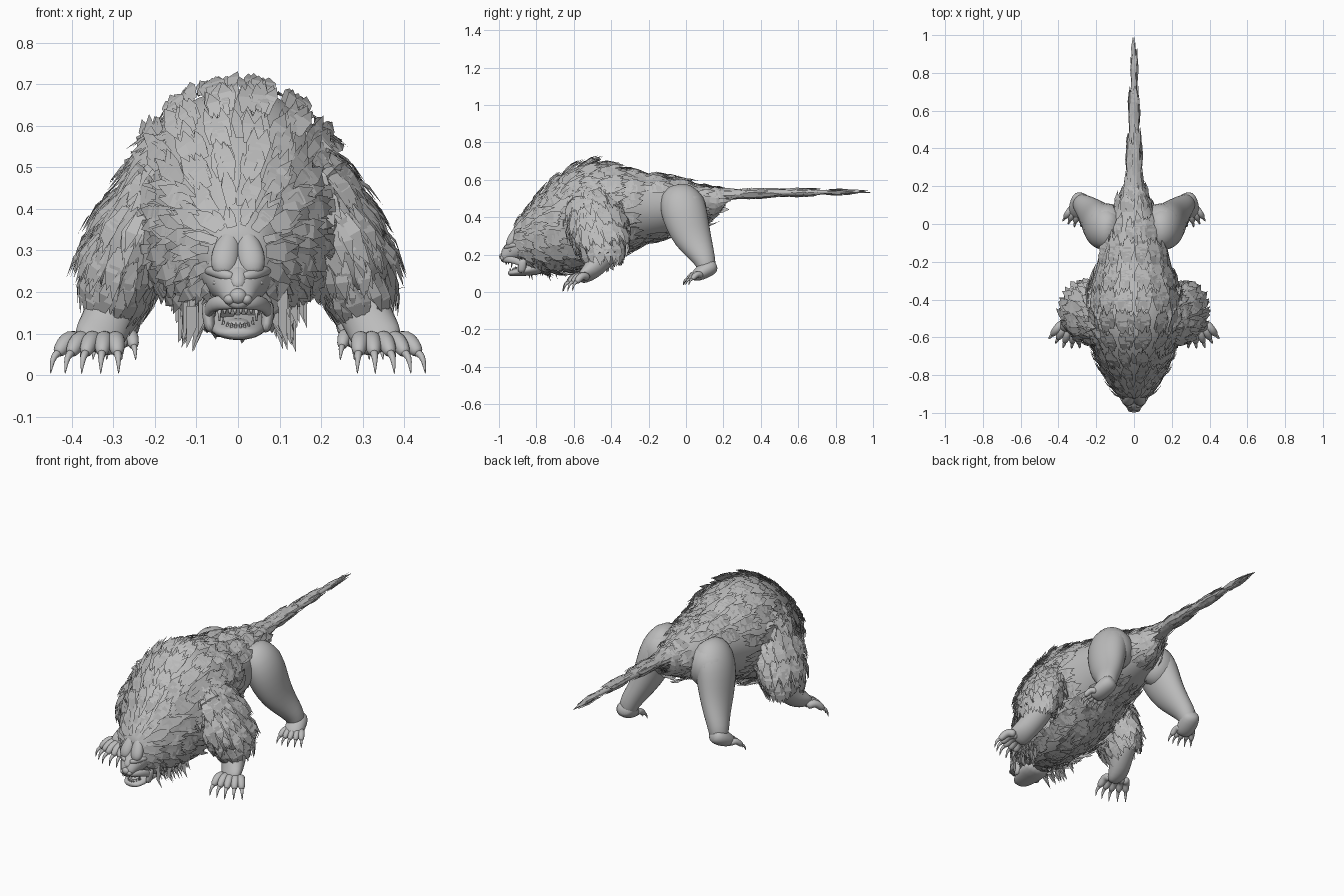
import bpy, bmesh, math, random
from mathutils import Vector

random.seed(4)
cube = bpy.data.objects.get("Cube")
if cube:
    bpy.data.objects.remove(cube, do_unlink=True)

grey = bpy.data.materials.new("warm_grey")
grey.use_nodes = True
grey.diffuse_color = (0.5, 0.5, 0.5, 1)
grey.node_tree.nodes["Principled BSDF"].inputs["Base Color"].default_value = (0.5, 0.5, 0.5, 1)
UP, BACK = Vector((0, 0, 1)), Vector((0, 1, 0))
SIDES = (("left", 1), ("right", -1))


def finish(bm, name, smooth=True, subdivide=0):
    mesh = bpy.data.meshes.new(name)
    if smooth:
        bmesh.ops.recalc_face_normals(bm, faces=bm.faces)
    bm.to_mesh(mesh)
    bm.free()
    mesh.materials.append(grey)
    mesh.polygons.foreach_set("use_smooth", [smooth] * len(mesh.polygons))
    obj = bpy.data.objects.new(name, mesh)
    bpy.context.collection.objects.link(obj)
    if subdivide:
        obj.modifiers.new("Smooth", "SUBSURF").levels = subdivide
        obj.modifiers["Smooth"].render_levels = subdivide
    return obj


def add_loft(bm, rings, ref=UP, s=1, sides=16, axis=None):
    """Elliptical tube through rings of (x, y, z, half width, half depth)."""
    pts = [Vector((r[0] * s, r[1], r[2])) for r in rings]
    loops = []
    for i, (p, ring) in enumerate(zip(pts, rings)):
        t = axis or (pts[min(i + 1, len(pts) - 1)] - pts[max(i - 1, 0)]).normalized()
        u = t.cross(ref).normalized()
        v = u.cross(t)
        loops.append([bm.verts.new(p + u * ring[3] * math.cos(a) + v * ring[4] * math.sin(a))
                      for a in (math.tau * k / sides for k in range(sides))])
    for a, b in zip(loops, loops[1:]):
        for k in range(sides):
            j = (k + 1) % sides
            bm.faces.new((a[k], a[j], b[j], b[k]))
    bm.faces.new(loops[0][::-1])
    bm.faces.new(loops[-1])


def loft(name, rings, ref=UP, s=1, sides=16, axis=None):
    bm = bmesh.new()
    add_loft(bm, rings, ref, s, sides, axis)
    return finish(bm, name, subdivide=1)


def fur(name, source, count, length, flow, keep, lift=0.14, width=0.15):
    """Scatter bent pointed locks over a surface, combed along flow."""
    polys = list(source.data.polygons)
    verts = source.data.vertices
    bm = bmesh.new()
    for poly in random.choices(polys, weights=[q.area for q in polys], k=count):
        corners = [verts[i].co for i in poly.vertices]
        w = [random.random() + 0.01 for _ in corners]
        p = sum((c * k for c, k in zip(corners, w)), Vector()) / sum(w)
        n = poly.normal
        if not keep(p, n):
            continue
        d = flow(p) + Vector(random.uniform(-0.25, 0.25) for _ in range(3))
        d = (d - n * d.dot(n)).normalized()
        long = length * random.uniform(0.7, 1.3)
        rise = n * long * lift * random.uniform(0.4, 1.3)
        a = p + n * 0.002
        r = d.cross(n) * long * width * random.uniform(0.8, 1.3)
        b = a + d * long * 0.5 + rise
        tip = a + d * long + rise * 0.9
        f = [bm.verts.new(c) for c in (a - r * 0.7, a + r * 0.7, b + r, b - r, tip)]
        bm.faces.new((f[0], f[1], f[2], f[3]))
        bm.faces.new((f[3], f[2], f[4]))
    return finish(bm, name, smooth=False)


def add_ball(bm, centre, size):
    for v in bmesh.ops.create_uvsphere(bm, u_segments=16, v_segments=10, radius=1)["verts"]:
        v.co = Vector(c + a * b for c, a, b in zip(centre, v.co, size))


def paw(label, s, centre, heading, size, drop):
    """Broad foot with five knuckled toes and hooked claws."""
    x, y, z = centre
    pad, claws = bmesh.new(), bmesh.new()
    for i in range(5):
        k = i - 2
        ang = heading + k * 0.2
        dx, dy = math.sin(ang), -math.cos(ang)
        ox = x + k * 0.028 * size * math.cos(heading)
        oy = y + k * 0.028 * size * math.sin(heading)
        reach = size * (1 - 0.07 * abs(k))

        def at(f, h, r):
            return (ox + dx * f * reach, oy + dy * f * reach, z + h * size, r * size, r * size)
        add_loft(pad, [at(-0.02, 0, 0.024), at(0.02, 0.02, 0.029), at(0.055, 0.014, 0.026),
                       at(0.085, -0.012, 0.024), at(0.105, -0.027, 0.013)], s=s, sides=10)
        add_loft(claws, [at(0.085, -0.018, 0.014), at(0.113, -0.026, 0.012),
                         at(0.13, -0.044, 0.008), at(0.138, -0.055 - drop, 0.001)], s=s, sides=8)
    finish(pad, label + "_toes", subdivide=1)
    finish(claws, label + "_claws", subdivide=1)


# Torso: wedge front rising to a shoulder hump, tapering to the rump
body = loft("torso", [(0, -0.93, .28, .06, .065), (0, -0.9, .285, .085, .1),
                      (0, -0.85, .295, .12, .15), (0, -0.78, .325, .165, .205),
                      (0, -0.7, .358, .2, .25), (0, -0.6, .392, .24, .283),
                      (0, -0.5, .415, .26, .288), (0, -0.38, .43, .25, .252),
                      (0, -0.25, .445, .21, .195), (0, -0.12, .455, .18, .165),
                      (0, 0, .46, .145, .132), (0, .1, .465, .1, .1),
                      (0, .16, .49, .065, .06), (0, .2, .515, .04, .03)], axis=BACK)
tail = loft("tail", [(0, .1, .51, .06, .05), (0, .22, .522, .044, .028), (0, .45, .53, .031, .021),
                     (0, .7, .535, .019, .014), (0, .9, .533, .008, .006), (0, 1, .532, .002, .002)],
            sides=10, axis=BACK)


def body_flow(p):
    d = (p - Vector((0, -1.0, 0.27))).normalized()
    return d + Vector((0, 0.25, -0.35 if p.z < 0.45 else 0))


def body_coat(p, n):
    bare = -0.32 < p.y < 0.06 and p.z < 0.49 + (p.y + 0.3) * 0.3
    fringe = n.z < -0.75 and p.y < -0.08
    return (fringe or not bare) and abs(n.y) < 0.95 and p.y < 0.17


fur("body_fur", body, 3900, 0.082, body_flow, body_coat)
fur("tail_fur", tail, 420, 0.1, lambda p: BACK * 3, lambda p, n: .12 < p.y < 0.89, 0.05, 0.07)

# Ragged beard hanging on both sides of the jaw
beard = bmesh.new()
for i in range(80):
    s = random.choice((-1, 1))
    y = random.uniform(-0.86, -0.66)
    x = s * random.uniform(0.08, 0.11 + (y + 0.86) * 0.3)
    top, w = random.uniform(0.16, 0.24), random.uniform(0.007, 0.013)
    lock = [(x - w, y, top), (x + w, y + 0.01, top), (x + w, y, top - 0.05),
            (x + s * 0.012, y + 0.02, top - random.uniform(0.07, 0.12)), (x - w, y, top - 0.05)]
    beard.faces.new([beard.verts.new(c) for c in lock])
finish(beard, "beard", smooth=False)

# Head, lower jaw, nose and mouth
head = loft("head", [(0, -0.78, .28, .12, .12), (0, -0.87, .265, .1, .1), (0, -0.92, .24, .074, .08),
                     (0, -0.955, .21, .05, .052), (0, -0.982, .19, .036, .034),
                     (0, -0.99, .184, .02, .018)], axis=BACK)
fur("cheek_fur", head, 330, 0.06, body_flow, lambda p, n: p.y > -0.915 and abs(p.x) > .05)
loft("lower_jaw", [(0, -0.76, .14, .09, .05), (0, -0.85, .118, .075, .032),
                   (0, -0.91, .105, .06, .022), (0, -0.94, .1, .045, .016), (0, -0.952, .1, .02, .01)])
nose = bmesh.new()
add_ball(nose, (0, -0.98, .19), (.022, .019, .02))
for s in (-1, 1):
    add_ball(nose, (s * .02, -0.98, .182), (.014, .015, .013))
finish(nose, "nose")
loft("nose_bridge", [(0, -0.94, .262, .026, .012), (0, -0.965, .235, .02, .014),
                     (0, -0.982, .205, .017, .012)])
loft("tongue", [(0, -0.84, .13, .035, .012), (0, -0.9, .127, .03, .01), (0, -0.93, .122, .016, .006)])

teeth = bmesh.new()
for s in (-1, 1):
    for i in range(5):
        x = s * (0.007 + i * 0.0125)
        y = -0.962 + i * i * 0.0035
        size = 0.032 if i == 3 else 0.015
        add_loft(teeth, [(x, y, .162, .006, .006), (x, y - .002, .162 - size, .002, .002)],
                 BACK, sides=6)
        add_loft(teeth, [(x * .8, y + .022, .11, .005, .005),
                         (x * .8, y + .02, .114 + size * .8, .0015, .0015)], BACK, sides=6)
finish(teeth, "teeth")

for label, s in SIDES:
    # Swollen forehead lobes meeting at a peak, brows and lips
    loft(label + "_forehead_plate", [(.036, -0.95, .238, .018, .014), (.034, -0.94, .262, .034, .026),
                                     (.03, -0.925, .29, .035, .027), (.021, -0.905, .325, .028, .024),
                                     (.01, -0.885, .358, .012, .012), (.005, -0.875, .37, .003, .003)],
         BACK, s)
    loft(label + "_brow", [(.008, -0.968, .236, .01, .012), (.035, -0.957, .24, .013, .014),
                           (.062, -0.93, .252, .013, .014), (.08, -0.89, .25, .006, .008)], UP, s, 10)
    loft(label + "_upper_lip", [(.0, -0.98, .168, .008, .01), (.032, -0.966, .174, .012, .017),
                                (.056, -0.935, .174, .013, .02), (.072, -0.89, .162, .012, .02),
                                (.075, -0.865, .13, .009, .012)], UP, s, 10)
    loft(label + "_cheek", [(.068, -0.87, .18, .022, .03), (.074, -0.875, .14, .014, .022),
                            (.064, -0.885, .1, .014, .022)], BACK, s, 10)
    eye = bmesh.new()
    add_ball(eye, (s * .052, -0.938, .222), (.009, .008, .007))
    finish(eye, label + "_eye")

    # Foreleg: furry sleeve blending out of the shoulder over a bare forearm
    sleeve = loft(label + "_upper_foreleg", [
        (.09, -0.52, .585, .06, .09), (.13, -0.51, .53, .085, .125), (.19, -0.49, .43, .1, .15),
        (.243, -0.47, .34, .105, .155), (.278, -0.455, .26, .1, .14), (.292, -0.45, .2, .082, .11)],
        BACK, s)
    fur(label + "_foreleg_fur", sleeve, 1100, 0.082,
        lambda p: Vector((s * .3, .3, -1)), lambda p, n: n.x * s > -0.7 or p.z < .35)
    loft(label + "_forearm", [(.275, -0.42, .28, .07, .09), (.285, -0.44, .21, .075, .085),
                              (.305, -0.475, .15, .065, .062), (.325, -0.51, .11, .062, .05),
                              (.338, -0.545, .085, .062, .034), (.345, -0.57, .07, .045, .022)],
         BACK, s)
    paw(label + "_front_paw", s, (.342, -0.545, .072), 0.3, 0.84, 0.03)

    # Hind leg: squared haunch, bare heavy thigh, thin hock and raised heel
    haunch = bmesh.new()
    add_ball(haunch, (s * .145, .015, .44), (.105, .095, .115))
    finish(haunch, label + "_haunch")
    loft(label + "_hind_leg", [
        (.09, -0.04, .55, .05, .07), (.135, -0.035, .515, .09, .11), (.17, -0.015, .45, .095, .127),
        (.19, .005, .37, .088, .12), (.212, .035, .29, .074, .105), (.243, .075, .22, .06, .078),
        (.27, .1, .17, .054, .06), (.28, .11, .13, .048, .052), (.285, .1, .1, .036, .04)], BACK, s)
    loft(label + "_hind_foot", [(.27, .16, .145, .03, .028), (.28, .135, .135, .052, .045),
                                (.292, .09, .11, .054, .044), (.298, .06, .09, .05, .034),
                                (.303, .03, .075, .038, .02)], UP, s)
    paw(label + "_hind_paw", s, (.298, .072, .084), 0.2, 0.66, 0.02)
